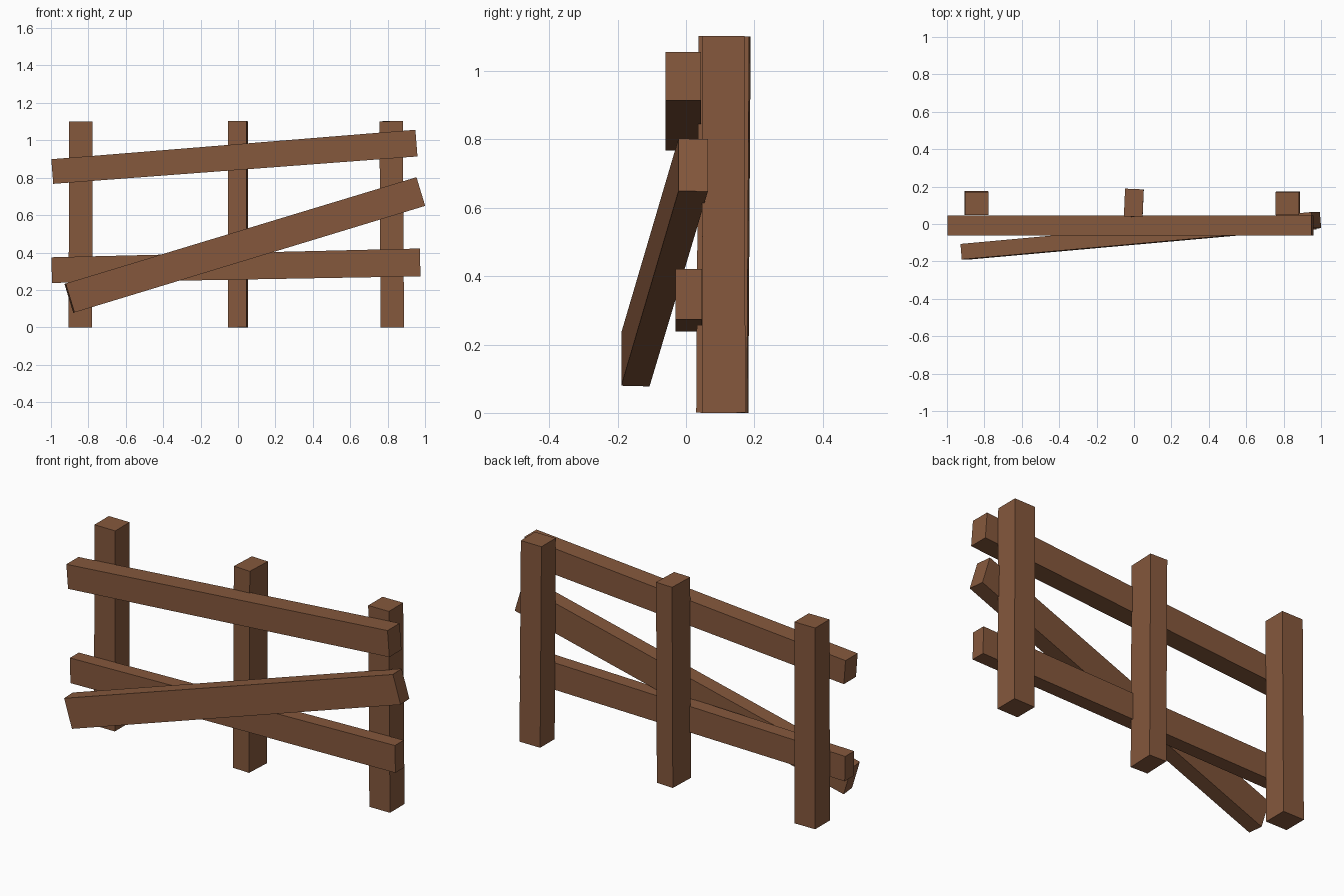
import bpy, bmesh, math
from mathutils import Vector, Matrix

if "Cube" in bpy.data.objects:
    bpy.data.objects.remove(bpy.data.objects["Cube"])

wood = bpy.data.materials.new("brown wood")
wood.diffuse_color = (0.235, 0.098, 0.046, 1)
wood.use_nodes = True
wood.node_tree.nodes["Principled BSDF"].inputs["Base Color"].default_value = wood.diffuse_color


def beam(name, a, b, size_a, size_b, roll=0):
    """Square-cut plank from a to b; sizes are (face width, thickness along y)."""
    a, b = Vector(a), Vector(b)
    d = (b - a).normalized()
    thick = Vector((0, 1, 0))
    thick = (thick - d * thick.dot(d)).normalized()
    thick = Matrix.Rotation(math.radians(roll), 3, d) @ thick
    wide = thick.cross(d)
    bm = bmesh.new()
    rings = []
    for c, (w, t) in ((a, size_a), (b, size_b)):
        rings.append([bm.verts.new(c + wide * w / 2 * i + thick * t / 2 * j)
                      for i, j in ((-1, -1), (1, -1), (1, 1), (-1, 1))])
    bm.faces.new(rings[0])
    bm.faces.new(rings[1])
    for k in range(4):
        n = (k + 1) % 4
        bm.faces.new((rings[0][k], rings[0][n], rings[1][n], rings[1][k]))
    bmesh.ops.recalc_face_normals(bm, faces=bm.faces[:])
    me = bpy.data.meshes.new(name)
    bm.to_mesh(me)
    bm.free()
    me.materials.append(wood)
    ob = bpy.data.objects.new(name, me)
    bpy.context.collection.objects.link(ob)
    return ob


# Upright posts
beam("left_post", (-0.843, 0.112, 0), (-0.840, 0.109, 1.10), (0.126, 0.128), (0.126, 0.124))
beam("middle_post", (-0.001, 0.106, 0), (-0.001, 0.113, 1.102), (0.10, 0.148), (0.10, 0.148), -2.5)
beam("right_post", (0.825, 0.111, 0), (0.819, 0.109, 1.102), (0.125, 0.126), (0.125, 0.124))

# Rails
beam("top_rail", (-0.993, -0.008, 0.833), (0.954, -0.008, 0.985), (0.132, 0.105), (0.143, 0.105))
beam("bottom_rail", (-0.996, 0.008, 0.306), (0.974, 0.008, 0.347), (0.137, 0.077), (0.149, 0.077))

# Fallen diagonal rail, leaning forward at its low end
beam("diagonal_rail", (-0.901, -0.148, 0.156), (0.974, 0.021, 0.725), (0.162, 0.083), (0.16, 0.086))
